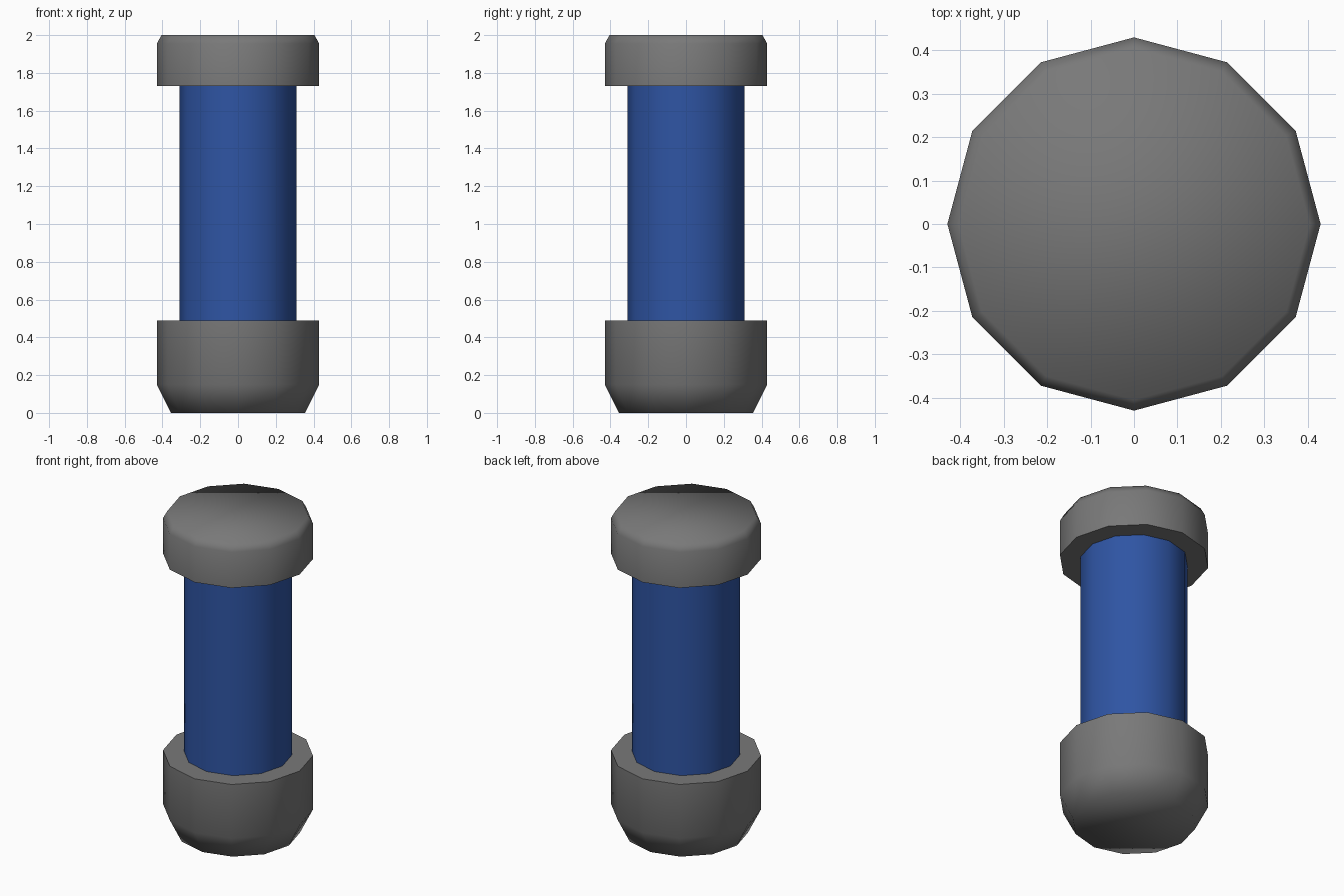
import bpy, bmesh, math

if "Cube" in bpy.data.objects:
    bpy.data.objects.remove(bpy.data.objects["Cube"])

SIDES = 12

def material(name, rgb):
    m = bpy.data.materials.new(name)
    m.diffuse_color = (*rgb, 1)
    m.use_nodes = True
    m.node_tree.nodes["Principled BSDF"].inputs["Base Color"].default_value = m.diffuse_color
    return m

grey = material("dark grey", (0.19, 0.19, 0.19))
blue = material("blue", (0.028, 0.09, 0.37))

def turned(name, profile, mat):
    """Closed 12-sided solid from (radius, z) rings, bottom to top."""
    bm = bmesh.new()
    rings = [[bm.verts.new((r * math.cos(i * math.tau / SIDES),
                            r * math.sin(i * math.tau / SIDES), z))
              for i in range(SIDES)] for r, z in profile]
    for a, b in zip(rings, rings[1:]):
        for i in range(SIDES):
            j = (i + 1) % SIDES
            bm.faces.new((a[i], a[j], b[j], b[i]))
    bm.faces.new(rings[0][::-1])
    bm.faces.new(rings[-1])
    me = bpy.data.meshes.new(name)
    bm.to_mesh(me)
    bm.free()
    me.materials.append(mat)
    ob = bpy.data.objects.new(name, me)
    bpy.context.collection.objects.link(ob)
    # soft chamfers, crisp 90 degree lips
    bpy.ops.object.select_all(action='DESELECT')
    ob.select_set(True)
    bpy.context.view_layer.objects.active = ob
    bpy.ops.object.shade_smooth_by_angle(angle=math.radians(75))
    return ob

# bottom cap, tube and top cap
turned("bottom_cap", [(0.355, 0), (0.43, 0.15), (0.43, 0.49)], grey)
turned("tube", [(0.31, 0.48), (0.31, 1.74)], blue)
turned("top_cap", [(0.43, 1.73), (0.43, 1.955), (0.405, 2.0)], grey)
